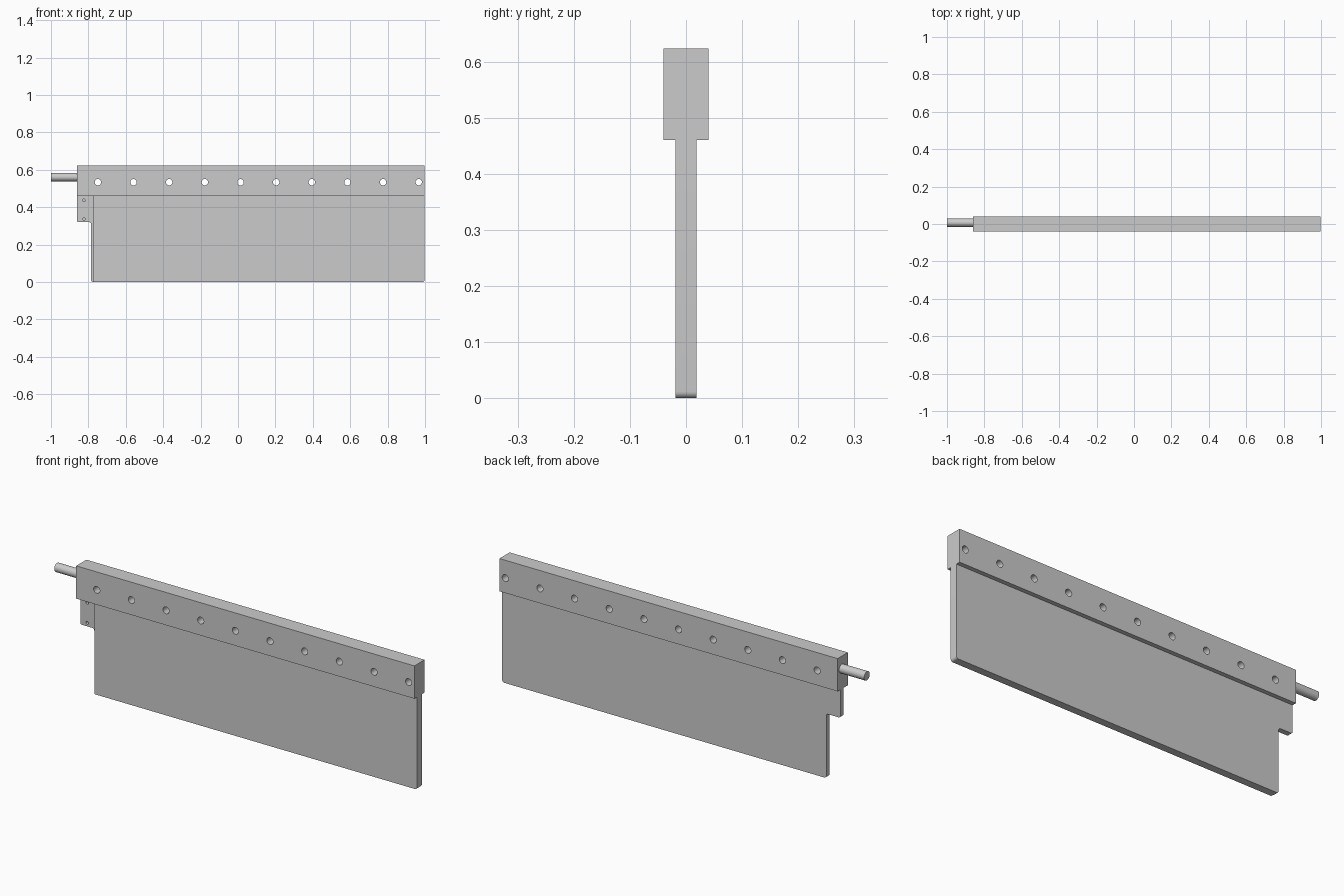
import bpy, bmesh, math
from mathutils import Vector

if "Cube" in bpy.data.objects:
    bpy.data.objects.remove(bpy.data.objects["Cube"])


def circle(x, z, r, n=32):
    return [(x + r * math.cos(2 * math.pi * i / n), z + r * math.sin(2 * math.pi * i / n)) for i in range(n)]


def rounded(corners, steps=6):
    """Outline from (x, z, radius) corners, each right angle filleted."""
    out = []
    for i, (x, z, r) in enumerate(corners):
        p = Vector((x, z))
        if r == 0:
            out.append((x, z))
            continue
        a = (Vector(corners[i - 1][:2]) - p).normalized() * r
        b = (Vector(corners[(i + 1) % len(corners)][:2]) - p).normalized() * r
        for k in range(steps + 1):
            t = k / steps * math.pi / 2
            out.append(tuple(p + a * (1 - math.sin(t)) + b * (1 - math.cos(t))))
    return out


def extrude_profile(name, loops, y0, y1):
    """Extrude an x-z outline (further loops are holes) from y0 to y1."""
    cu = bpy.data.curves.new(name, 'CURVE')
    cu.dimensions, cu.fill_mode = '2D', 'BOTH'
    cu.extrude = (y1 - y0) / 2
    for pts in loops:
        s = cu.splines.new('POLY')
        s.points.add(len(pts) - 1)
        for p, (x, z) in zip(s.points, pts):
            p.co = (x, z, 0, 1)
        s.use_cyclic_u = True
    ob = bpy.data.objects.new(name, cu)
    ob.location.y = (y0 + y1) / 2
    ob.rotation_euler.x = math.pi / 2
    bpy.context.collection.objects.link(ob)
    select(ob)
    bpy.ops.object.convert(target='MESH')
    ob = bpy.context.object
    bpy.ops.object.transform_apply(location=True, rotation=True, scale=True)
    bm = bmesh.new()
    bm.from_mesh(ob.data)
    bmesh.ops.remove_doubles(bm, verts=bm.verts, dist=1e-5)
    bmesh.ops.recalc_face_normals(bm, faces=bm.faces)
    bm.to_mesh(ob.data)
    bm.free()
    return ob


def select(ob):
    bpy.ops.object.select_all(action='DESELECT')
    ob.select_set(True)
    bpy.context.view_layer.objects.active = ob


def cut(ob, cutter):
    select(ob)
    m = ob.modifiers.new('cut', 'BOOLEAN')
    m.operation, m.solver, m.object = 'DIFFERENCE', 'EXACT', cutter
    bpy.ops.object.modifier_apply(modifier=m.name)
    bpy.data.objects.remove(cutter)


def smooth(ob):
    select(ob)
    bpy.ops.object.shade_smooth_by_angle(angle=math.radians(30))


LEFT, RIGHT, BAR_Z, TOP = -0.862, 0.998, 0.46, 0.623

# Clamping bar with a row of through holes
bar_outline = [(LEFT, BAR_Z), (RIGHT, BAR_Z), (RIGHT, TOP), (LEFT, TOP)]
holes = [circle(-0.749 + i * 0.1906, 0.534, 0.017) for i in range(10)]
smooth(extrude_profile('top_bar', [bar_outline] + holes, -0.04, 0.04))

# Blade with a side tab and rounded corners
blade_outline = rounded([
    (LEFT, BAR_Z, 0), (LEFT, 0.32, 0.01), (-0.785, 0.32, 0.01),
    (-0.785, 0, 0.012), (RIGHT, 0, 0.012), (RIGHT, BAR_Z, 0)])
blade = extrude_profile('blade', [blade_outline], -0.019, 0.0185)

# Recessed front of the tab, then its two blind holes
cut(blade, extrude_profile('recess_cutter', [[(-1, -0.1), (-0.775, -0.1), (-0.775, 0.6), (-1, 0.6)]], -0.1, -0.008))
for z in (0.437, 0.337):
    cut(blade, extrude_profile('hole_cutter', [circle(-0.824, z, 0.007, 20)], -0.05, 0.008))
smooth(blade)

# Rod sticking out of the bar's left end
bpy.ops.mesh.primitive_cylinder_add(vertices=48, radius=0.022, depth=1 + LEFT + 0.01,
                                    location=((LEFT + 0.01 - 1) / 2, 0.007, 0.561),
                                    rotation=(0, math.pi / 2, 0))
rod = bpy.context.object
rod.name = 'end_rod'
smooth(rod)
